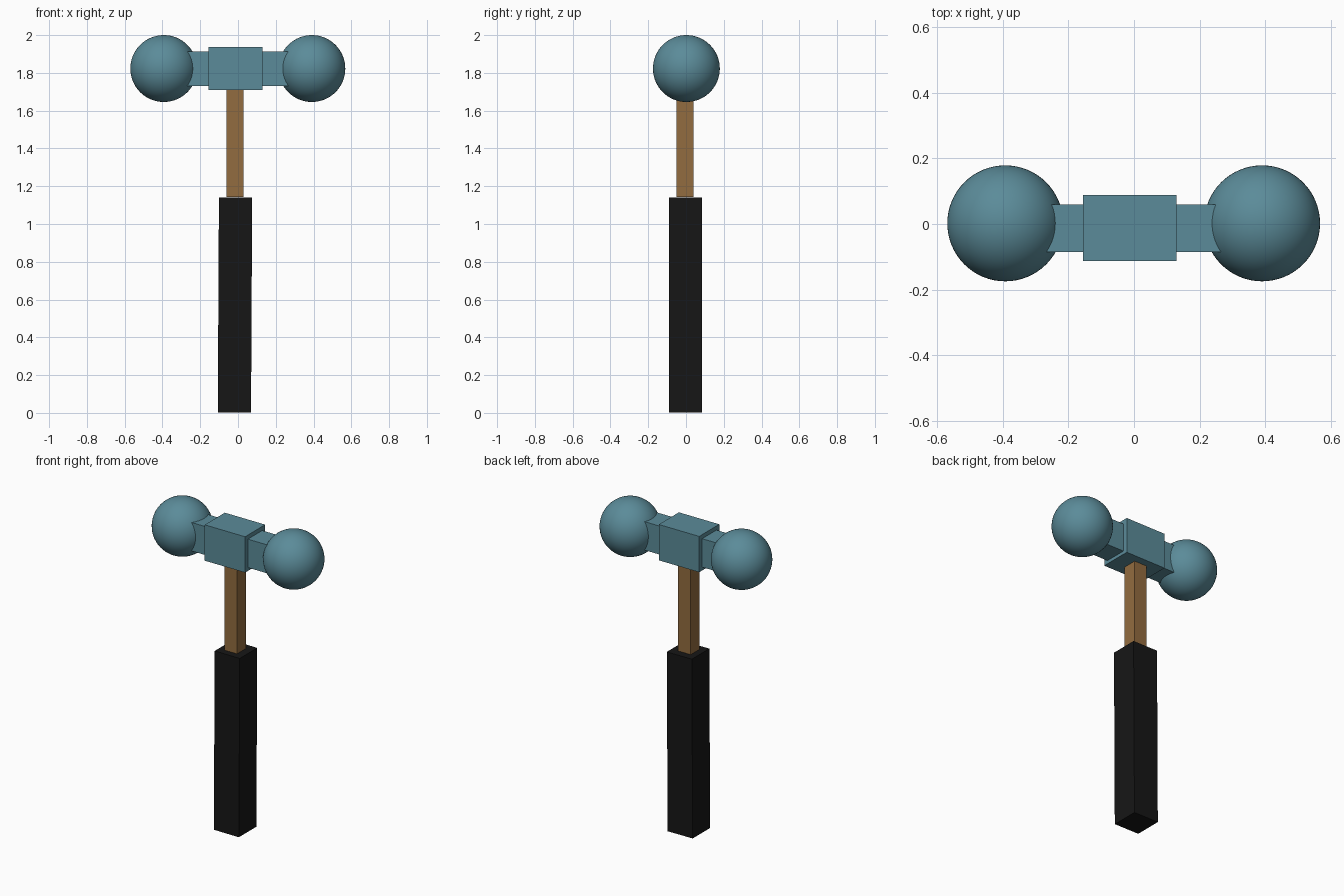
import bpy
from math import radians

if "Cube" in bpy.data.objects:
    bpy.data.objects.remove(bpy.data.objects["Cube"])


def material(name, color):
    m = bpy.data.materials.new(name)
    m.diffuse_color = (*color, 1)
    m.use_nodes = True
    m.node_tree.nodes["Principled BSDF"].inputs["Base Color"].default_value = m.diffuse_color
    return m


STEEL = material("blue_steel", (0.105, 0.26, 0.32))
WOOD = material("wood", (0.29, 0.15, 0.05))
RUBBER = material("black_rubber", (0.008, 0.008, 0.008))


def box(name, lo, hi, mat, tilt=0):
    """Box between two corners, optionally leaning sideways."""
    centre = [(a + b) / 2 for a, b in zip(lo, hi)]
    bpy.ops.mesh.primitive_cube_add(size=1, location=centre, rotation=(0, tilt, 0))
    o = bpy.context.object
    o.name = name
    o.scale = [b - a for a, b in zip(lo, hi)]
    o.data.materials.append(mat)
    return o


def ball(name, x):
    bpy.ops.mesh.primitive_uv_sphere_add(segments=64, ring_count=32, radius=0.177,
                                         location=(x, 0.002, 1.823))
    o = bpy.context.object
    o.name = name
    o.data.materials.append(STEEL)
    bpy.ops.object.shade_smooth()


# Grip and shaft, the grip leaning very slightly
box("grip", (-0.104, -0.09, 0.002), (0.072, 0.086, 1.141), RUBBER, radians(0.3))
box("shaft", (-0.061, -0.05, 1.142), (0.028, 0.04, 1.75), WOOD)

# Head: central block, crossbar running into both striking balls
box("head_block", (-0.155, -0.113, 1.71), (0.129, 0.089, 1.938), STEEL)
box("head_bar", (-0.32, -0.085, 1.731), (0.32, 0.059, 1.912), STEEL)
for side, x in (("left", -0.393), ("right", 0.391)):
    ball(side + "_ball", x)
